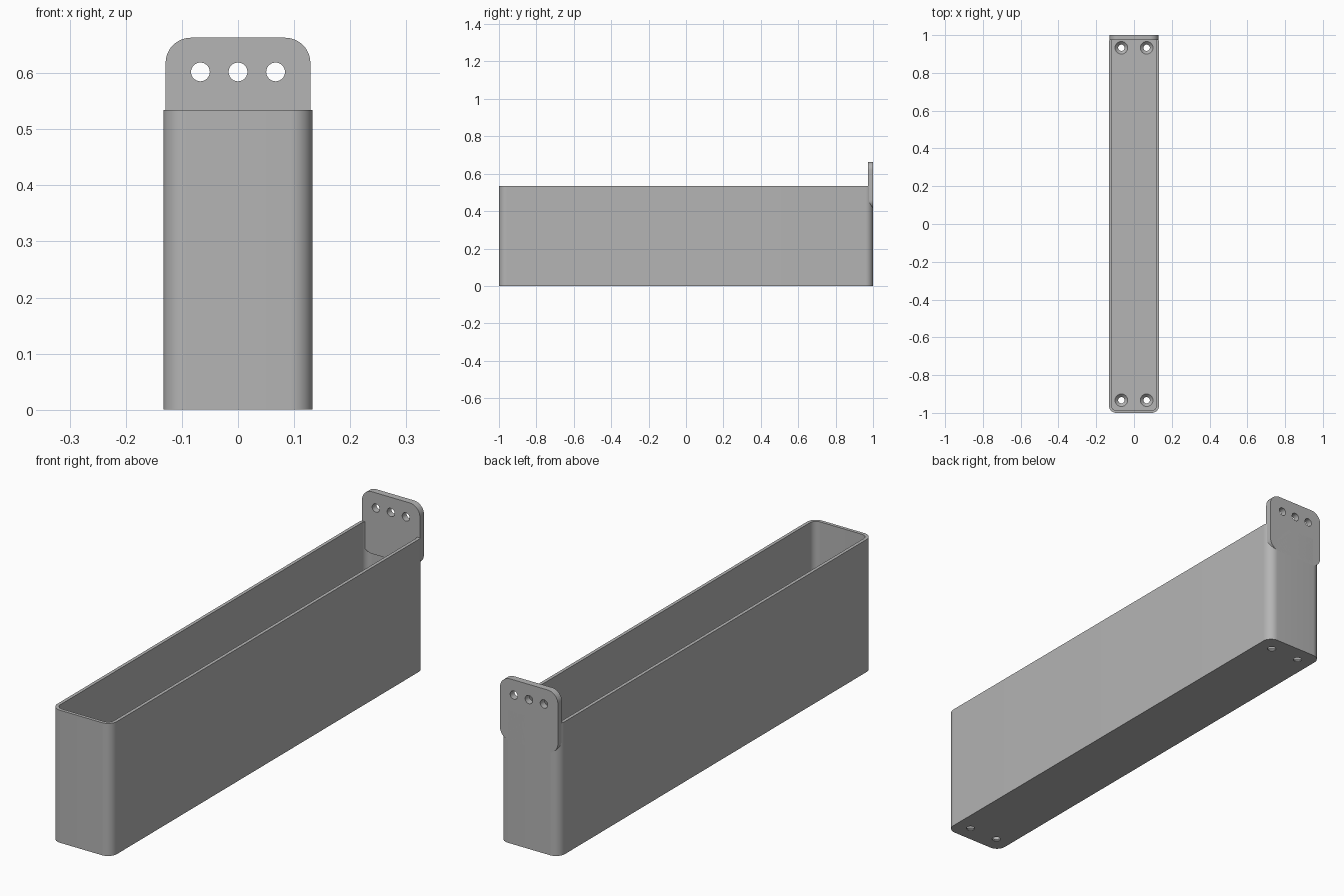
import bpy, bmesh, math
from mathutils import Matrix, Vector

if "Cube" in bpy.data.objects:
    bpy.data.objects.remove(bpy.data.objects["Cube"], do_unlink=True)

HALF_W, HALF_L, HEIGHT = 0.133, 1.0, 0.534
WALL, FLOOR, PLATE = 0.0133, 0.02, 0.0267
HOLE_R, HOLE_X = 0.0167, 0.067

grey = bpy.data.materials.new("plain grey")
grey.use_nodes = True
grey.diffuse_color = (0.46, 0.46, 0.46, 1)
grey.node_tree.nodes["Principled BSDF"].inputs["Base Color"].default_value = grey.diffuse_color


def make_object(name, bm):
    bmesh.ops.recalc_face_normals(bm, faces=bm.faces)
    mesh = bpy.data.meshes.new(name)
    bm.to_mesh(mesh)
    bm.free()
    mesh.materials.append(grey)
    obj = bpy.data.objects.new(name, mesh)
    bpy.context.collection.objects.link(obj)
    return obj


def rounded_prism(name, half_a, half_b, radius, depth, matrix, steps=12):
    """Rounded rectangle in local XY, extruded along local Z from zero."""
    bm = bmesh.new()
    verts = []
    for quarter, (sx, sy) in enumerate([(1, 1), (-1, 1), (-1, -1), (1, -1)]):
        for i in range(steps + 1):
            angle = math.pi / 2 * (quarter + i / steps)
            verts.append(bm.verts.new((sx * (half_a - radius) + radius * math.cos(angle),
                                       sy * (half_b - radius) + radius * math.sin(angle), 0)))
    face = bm.faces.new(verts)
    top = bmesh.ops.extrude_face_region(bm, geom=[face])["geom"]
    bmesh.ops.translate(bm, vec=Vector((0, 0, depth)),
                        verts=[v for v in top if isinstance(v, bmesh.types.BMVert)])
    bm.transform(matrix)
    return make_object(name, bm)


def cone(name, r1, r2, depth, matrix):
    bm = bmesh.new()
    bmesh.ops.create_cone(bm, cap_ends=True, segments=40, radius1=r1, radius2=r2,
                          depth=depth, matrix=matrix)
    return make_object(name, bm)


def cut(target, cutter):
    cutter.hide_render = True
    mod = target.modifiers.new("cut", 'BOOLEAN')
    mod.operation, mod.solver, mod.object = 'DIFFERENCE', 'EXACT', cutter
    bpy.context.view_layer.objects.active = target
    bpy.ops.object.modifier_apply(modifier=mod.name)
    bpy.data.objects.remove(cutter, do_unlink=True)


# Open trough with rounded vertical corners
trough = rounded_prism("trough", HALF_W, HALF_L, 0.04, HEIGHT, Matrix())
cut(trough, rounded_prism("cavity_cutter", HALF_W - WALL, HALF_L - WALL, 0.04 - WALL,
                          HEIGHT, Matrix.Translation((0, 0, FLOOR))))

# Countersunk screw holes at both ends of the floor
for x in (-HOLE_X, HOLE_X):
    for y in (-0.933, 0.933):
        cut(trough, cone("hole_cutter", HOLE_R, HOLE_R, 0.1, Matrix.Translation((x, y, 0))))
        cut(trough, cone("countersink_cutter", HOLE_R, HOLE_R + 0.02, 0.02,
                         Matrix.Translation((x, y, FLOOR - 0.0067))))

# Hanging plate across the back, with three screw holes
upright = Matrix.Rotation(math.pi / 2, 4, 'X')
plate = rounded_prism("mounting_plate", 0.129, 0.125, 0.045, PLATE,
                      Matrix.Translation((0, HALF_L, 0.538)) @ upright)
for x in (-HOLE_X, 0, HOLE_X):
    cut(plate, cone("hole_cutter", HOLE_R, HOLE_R, 0.2,
                    Matrix.Translation((x, HALF_L, 0.602)) @ upright))

# Smooth curves, sharp edges
for obj in (trough, plate):
    bpy.ops.object.select_all(action='DESELECT')
    obj.select_set(True)
    bpy.context.view_layer.objects.active = obj
    bpy.ops.object.shade_smooth_by_angle(angle=math.radians(30))
